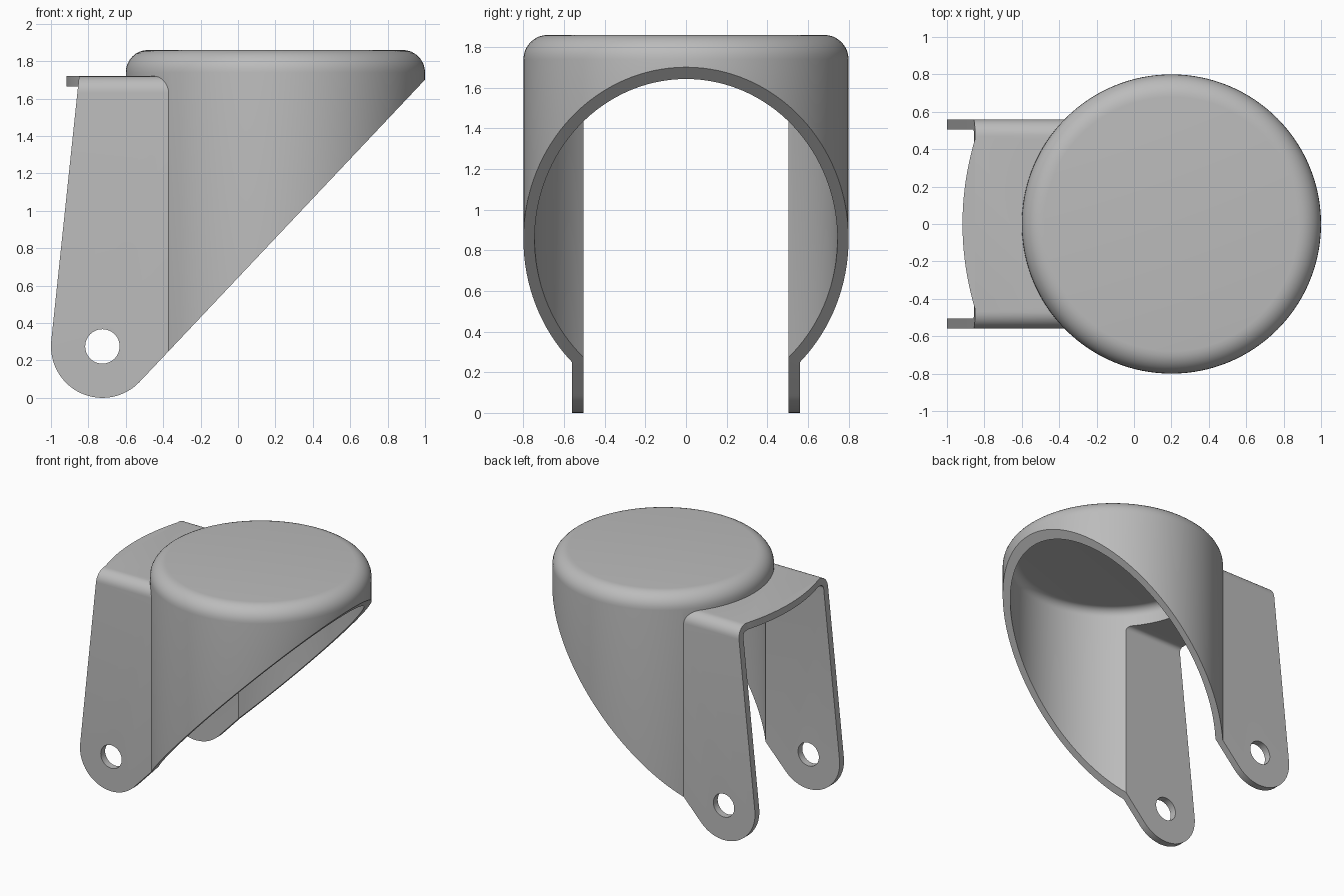
import bpy, bmesh, math
from mathutils import Matrix, Vector

cube = bpy.data.objects.get("Cube")
if cube:
    bpy.data.objects.remove(cube, do_unlink=True)

# Main dimensions
WALL = 0.055
CAP_X, CAP_R, CAP_TOP = 0.2, 0.8, 1.86
ARM_Y, BRIDGE_TOP = 0.56, 1.72
PIVOT_X, PIVOT_Z, FOOT_R, HOLE_R = -0.725, 0.275, 0.275, 0.092

steel = bpy.data.materials.new("grey steel")
steel.use_nodes = True
steel.diffuse_color = (0.5, 0.5, 0.5, 1)
steel.node_tree.nodes["Principled BSDF"].inputs["Base Color"].default_value = (0.5, 0.5, 0.5, 1)


def finish(name, bm):
    bmesh.ops.recalc_face_normals(bm, faces=bm.faces)
    mesh = bpy.data.meshes.new(name)
    bm.to_mesh(mesh)
    bm.free()
    mesh.materials.append(steel)
    obj = bpy.data.objects.new(name, mesh)
    bpy.context.collection.objects.link(obj)
    return obj


def prism(name, points, sweep):
    """Extrude a closed outline of 3D points along a vector."""
    bm = bmesh.new()
    face = bm.faces.new([bm.verts.new(p) for p in points])
    new = bmesh.ops.extrude_face_region(bm, geom=[face])["geom"]
    verts = [g for g in new if isinstance(g, bmesh.types.BMVert)]
    bmesh.ops.translate(bm, verts=verts, vec=Vector(sweep))
    return finish(name, bm)


def round_edges(bm, edges, radius):
    bmesh.ops.bevel(bm, geom=edges, offset=radius, segments=8, profile=0.5,
                    affect='EDGES', clamp_overlap=False)


def drum(name, radius, bottom, top, fillet):
    """Upright cylinder with a rounded top rim."""
    bm = bmesh.new()
    place = Matrix.Translation((CAP_X, 0, (bottom + top) / 2))
    bmesh.ops.create_cone(bm, cap_ends=True, segments=128, radius1=radius,
                          radius2=radius, depth=top - bottom, matrix=place)
    rim = [e for e in bm.edges if all(v.co.z > top - 0.001 for v in e.verts)]
    round_edges(bm, rim, fillet)
    return finish(name, bm)


def channel(name, half, back, bottom, top, fillet):
    """Block running back from the drum with rounded upper corners."""
    bm = bmesh.new()
    size = (CAP_X - back, 2 * half, top - bottom)
    place = Matrix.Translation(((CAP_X + back) / 2, 0, (bottom + top) / 2))
    bmesh.ops.create_cube(bm, size=1, matrix=place @ Matrix.Diagonal((*size, 1)))
    long_edges = [e for e in bm.edges if all(v.co.z > top - 0.001 for v in e.verts)
                  and abs(e.verts[0].co.y - e.verts[1].co.y) < 0.001]
    round_edges(bm, long_edges, fillet)
    return finish(name, bm)


def combine(target, tool, operation):
    mod = target.modifiers.new("combine", 'BOOLEAN')
    mod.operation, mod.object, mod.solver = operation, tool, 'EXACT'
    bpy.ops.object.select_all(action='DESELECT')
    bpy.context.view_layer.objects.active = target
    target.select_set(True)
    bpy.ops.object.modifier_apply(modifier=mod.name)
    bpy.data.objects.remove(tool, do_unlink=True)


# Outer form minus the same form one wall thickness smaller
housing = drum("caster_fork_housing", CAP_R, -0.2, CAP_TOP, 0.12)
combine(housing, channel("outer_channel", ARM_Y, -1.1, -0.1, BRIDGE_TOP, 0.09), 'UNION')
hollow = drum("hollow", CAP_R - WALL, -0.4, CAP_TOP - WALL, 0.065)
combine(hollow, channel("inner_channel", ARM_Y - WALL, -1.3, -0.3,
                        BRIDGE_TOP - WALL, 0.035), 'UNION')
combine(housing, hollow, 'DIFFERENCE')

# Side outline: round foot, slanted mouth and leaning rear edge
outline = []
for i in range(33):
    a = math.radians(174 + (316.6 - 174) * i / 32)
    outline.append((PIVOT_X + FOOT_R * math.cos(a), -1, PIVOT_Z + FOOT_R * math.sin(a)))
outline += [(1.2, -1, 1.913), (1.2, -1, 2), (-0.82, -1, 2)]
combine(housing, prism("side_outline", outline, (0, 2, 0)), 'INTERSECT')

# Bowed rear lip of the bridge
LIP_HALF = 0.455
lip = [(-0.78, LIP_HALF, BRIDGE_TOP - WALL), (-0.78, -LIP_HALF, BRIDGE_TOP - WALL)]
for i in range(25):
    t = -1 + i / 12
    lip.append((-0.917 + 0.067 * t * t, LIP_HALF * t, BRIDGE_TOP - WALL))
combine(housing, prism("rear_lip", lip, (0, 0, WALL)), 'UNION')

# Axle hole through both arms
bm = bmesh.new()
bmesh.ops.create_cone(bm, cap_ends=True, segments=48, radius1=HOLE_R, radius2=HOLE_R, depth=2,
                      matrix=Matrix.Translation((PIVOT_X, 0, PIVOT_Z))
                      @ Matrix.Rotation(math.pi / 2, 4, 'X'))
combine(housing, finish("axle_hole", bm), 'DIFFERENCE')

bpy.ops.object.select_all(action='DESELECT')
housing.select_set(True)
bpy.context.view_layer.objects.active = housing
bpy.ops.object.shade_smooth_by_angle(angle=math.radians(25))
